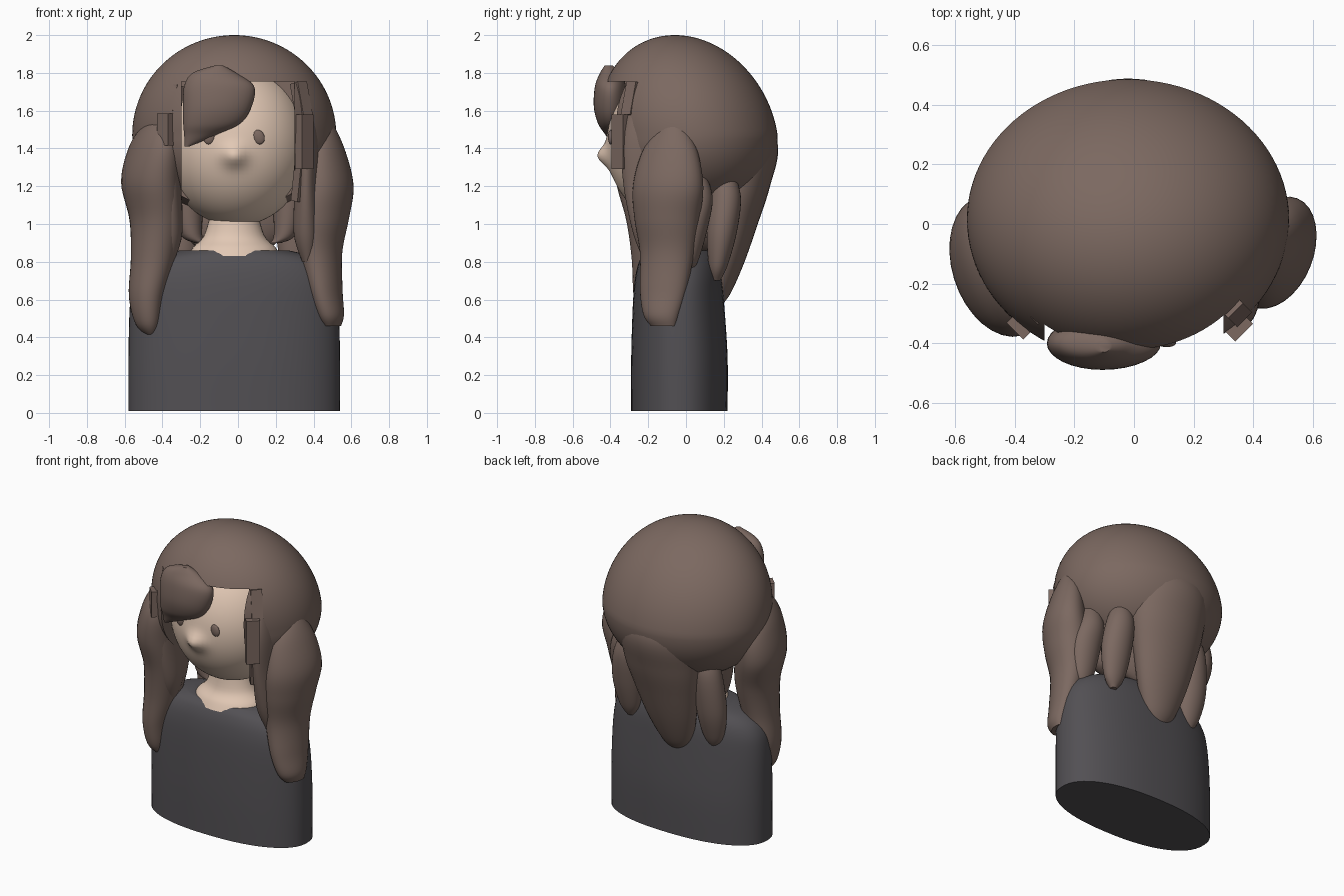
import bpy, bmesh
from math import sin, cos, pi, radians, exp, copysign
from mathutils import Vector, Matrix

if "Cube" in bpy.data.objects:
    bpy.data.objects.remove(bpy.data.objects["Cube"])


def material(name, rgb):
    m = bpy.data.materials.new(name)
    m.use_nodes = True
    m.diffuse_color = (*rgb, 1)
    bsdf = m.node_tree.nodes["Principled BSDF"]
    bsdf.inputs["Base Color"].default_value = (*rgb, 1)
    bsdf.inputs["Roughness"].default_value = 0.8
    return m


HAIR = material("brown_hair", (0.2, 0.14, 0.118))
SKIN = material("skin", (0.76, 0.58, 0.46))
CLOTH = material("charcoal_cloth", (0.085, 0.08, 0.088))


def finish(name, bm, mat, angle=40):
    bmesh.ops.recalc_face_normals(bm, faces=bm.faces)
    mesh = bpy.data.meshes.new(name)
    bm.to_mesh(mesh)
    bm.free()
    mesh.materials.append(mat)
    ob = bpy.data.objects.new(name, mesh)
    bpy.context.collection.objects.link(ob)
    bpy.ops.object.select_all(action='DESELECT')
    ob.select_set(True)
    bpy.context.view_layer.objects.active = ob
    if angle:
        bpy.ops.object.shade_smooth_by_angle(angle=radians(angle))
    return ob


def catmull(a, b, c, d, t):
    return [0.5 * (2 * q + (r - p) * t + (2 * p - 5 * q + 4 * r - s) * t * t
                   + (3 * q - p - 3 * r + s) * t ** 3)
            for p, q, r, s in zip(a, b, c, d)]


def loft(name, keys, mat, yaw=0, sides=32, steps=6, power=1.0):
    """Skin smooth elliptical sections (x, y, z, rx, ry) into one closed form."""
    pts = [keys[0]] + keys + [keys[-1]]
    rows = [catmull(*pts[i:i + 4], s / steps)
            for i in range(len(keys) - 1) for s in range(steps)] + [keys[-1]]
    c, s = cos(radians(yaw)), sin(radians(yaw))
    bm = bmesh.new()
    rings = []
    for x, y, z, rx, ry in rows:
        ring = []
        for k in range(sides):
            ca, sa = cos(2 * pi * k / sides), sin(2 * pi * k / sides)
            u = max(rx, .004) * copysign(abs(ca) ** power, ca)
            v = max(ry, .004) * copysign(abs(sa) ** power, sa)
            ring.append(bm.verts.new((x + u * c - v * s, y + u * s + v * c, z)))
        rings.append(ring)
    for lo, hi in zip(rings, rings[1:]):
        for k in range(sides):
            n = (k + 1) % sides
            bm.faces.new((lo[k], lo[n], hi[n], hi[k]))
    bm.faces.new(rings[0])
    bm.faces.new(rings[-1])
    return finish(name, bm, mat)


def ball(name, loc, radii, mat, tilt=0, low=1.0, lean=0.0):
    """Ellipsoid whose lower half can be flattened and upper half leant forward."""
    bm = bmesh.new()
    bmesh.ops.create_uvsphere(bm, u_segments=96, v_segments=64, radius=1)
    bm.transform(Matrix.Translation(loc) @ Matrix.Rotation(radians(tilt), 4, 'Y')
                 @ Matrix.Diagonal((*radii, 1)))
    for v in bm.verts:
        h = v.co.z - loc[2]
        if h < 0:
            v.co.z = loc[2] + h * low
        else:
            v.co.y -= lean * h
    return finish(name, bm, mat)


def block(name, loc, size, mat, yaw=0, tilt=0):
    bm = bmesh.new()
    bmesh.ops.create_cube(bm, size=1)
    bm.transform(Matrix.Translation(loc) @ Matrix.Rotation(radians(yaw), 4, 'Z')
                 @ Matrix.Rotation(radians(tilt), 4, 'Y') @ Matrix.Diagonal((*size, 1)))
    return finish(name, bm, mat, 0)


# Torso and neck
loft("torso", [(-.02, -.035, .01, .56, .255), (-.02, -.035, .3, .56, .255),
               (-.02, -.04, .6, .55, .24), (-.02, -.04, .74, .515, .225),
               (-.02, -.04, .82, .43, .2), (-.02, -.04, .86, .29, .17)],
     CLOTH, sides=64, power=.88)
loft("neck", [(-.02, -.05, .83, .24, .19), (-.02, -.05, .875, .22, .165),
              (-.02, -.04, .94, .16, .13), (-.02, -.03, 1.08, .12, .12)], SKIN)

# Head with the nose drawn out of the face
head_c, head_r = Vector((-.01, -.03, 1.42)), Vector((.385, .39, .43))
head = ball("head", head_c, head_r, SKIN)
for v in head.data.vertices:
    if v.co.y < head_c.y:
        d2 = ((v.co.x + .02) / .062) ** 2 + ((v.co.z - 1.36) / .055) ** 2
        v.co.y -= .055 * exp(-d2)

# Eyes
for side, x in (("right", -.15), ("left", .11)):
    dx, dz = (x - head_c.x) / head_r.x, (1.46 - head_c.z) / head_r.z
    y = head_c.y - head_r.y * (1 - dx * dx - dz * dz) ** .5
    ball(side + "_eye", (x, y, 1.46), (.03, .014, .039), HAIR, tilt=-20 if x > 0 else 20)

# Hair cap with a square opening for the face
cap = ball("hair_cap", (-.02, .015, 1.47), (.54, .47, .53), HAIR, low=.8, lean=.14)
cutter = block("face_cutter", (0, -.55, 1.255), (.6, .76, 1), HAIR)
cutter.hide_render = True
mod = cap.modifiers.new("face_opening", 'BOOLEAN')
mod.operation, mod.object, mod.solver = 'DIFFERENCE', cutter, 'EXACT'
bpy.context.view_layer.objects.active = cap
bpy.ops.object.modifier_apply(modifier=mod.name)
bpy.data.objects.remove(cutter)

# Swept fringe tuft
loft("fringe_tuft", [(-.27, -.38, 1.41, .012, .01), (-.2, -.39, 1.47, .085, .035),
                     (-.14, -.4, 1.53, .15, .065), (-.11, -.4, 1.62, .182, .088),
                     (-.1, -.4, 1.73, .185, .082), (-.125, -.4, 1.8, .115, .055),
                     (-.1, -.41, 1.84, .02, .02)], HAIR)

# Long locks in front of the shoulders
loft("right_front_lock", [(-.46, -.17, .4, .01, .02), (-.48, -.17, .47, .06, .08),
                          (-.485, -.16, .62, .09, .12), (-.45, -.15, .82, .115, .14),
                          (-.435, -.14, 1.02, .135, .18), (-.46, -.14, 1.22, .15, .235),
                          (-.44, -.15, 1.4, .13, .23), (-.41, -.17, 1.52, .09, .15),
                          (-.39, -.18, 1.6, .02, .03)], HAIR, yaw=17)
loft("left_front_lock", [(.5, -.12, .46, .04, .07), (.49, -.13, .52, .065, .1),
                         (.465, -.12, .65, .08, .13), (.44, -.1, .85, .105, .15),
                         (.45, -.1, 1.03, .13, .18), (.475, -.095, 1.2, .125, .195),
                         (.465, -.085, 1.38, .095, .155), (.45, -.07, 1.52, .055, .075),
                         (.44, -.06, 1.59, .01, .01)], HAIR, yaw=-22)

# Inner strands framing the face, and curls beside the neck
for side, s in (("right", -1), ("left", 1)):
    loft(side + "_inner_strand", [(s * .37, -.18, .8, .03, .04), (s * .36, -.19, .95, .065, .09),
                                  (s * .36, -.2, 1.2, .06, .13), (s * .365, -.2, 1.45, .06, .14),
                                  (s * .36, -.2, 1.7, .03, .07)], HAIR)
    loft(side + "_neck_curl", [(s * .2, .0, .9, .03, .03), (s * .25, .02, .95, .06, .07),
                               (s * .27, .04, 1.15, .09, .1), (s * .25, .05, 1.3, .09, .1)], HAIR)

# Stepped blocks at the temples
block("left_temple_upper", (.335, -.285, 1.66), (.06, .07, .18), HAIR, yaw=-45, tilt=-14)
block("left_temple_lower", (.35, -.345, 1.435), (.055, .085, .29), HAIR, yaw=-45)
block("left_temple_tip", (.335, -.28, 1.22), (.05, .08, .2), HAIR, yaw=-45, tilt=8)
block("right_temple_upper", (-.34, -.305, 1.65), (.06, .07, .17), HAIR, yaw=45, tilt=14)
block("right_temple_lower", (-.38, -.34, 1.5), (.055, .08, .17), HAIR, yaw=45)

# Back hair: nape, one broad tail and short locks beside it
ball("nape_hair", (-.02, .12, 1.06), (.3, .11, .24), HAIR)
loft("back_tail", [(-.05, .16, .57, .05, .03), (-.05, .17, .64, .11, .07),
                   (-.04, .21, .8, .17, .1), (-.03, .25, 1, .22, .13),
                   (-.02, .28, 1.2, .26, .165), (-.02, .29, 1.42, .27, .196),
                   (-.02, .24, 1.65, .2, .14)], HAIR)
for name, x, y, tip in (("back_right_lock", -.31, .14, .64), ("back_left_lock", .3, .16, .7),
                        ("side_left_lock", .42, .01, .74)):
    loft(name, [(x, y, tip, .02, .02), (x, y + .01, tip + .08, .07, .05),
                (x, y + .03, tip + .26, .1, .08), (x * .95, y + .05, 1.15, .09, .08),
                (x * .9, y + .04, 1.3, .04, .04)], HAIR)
